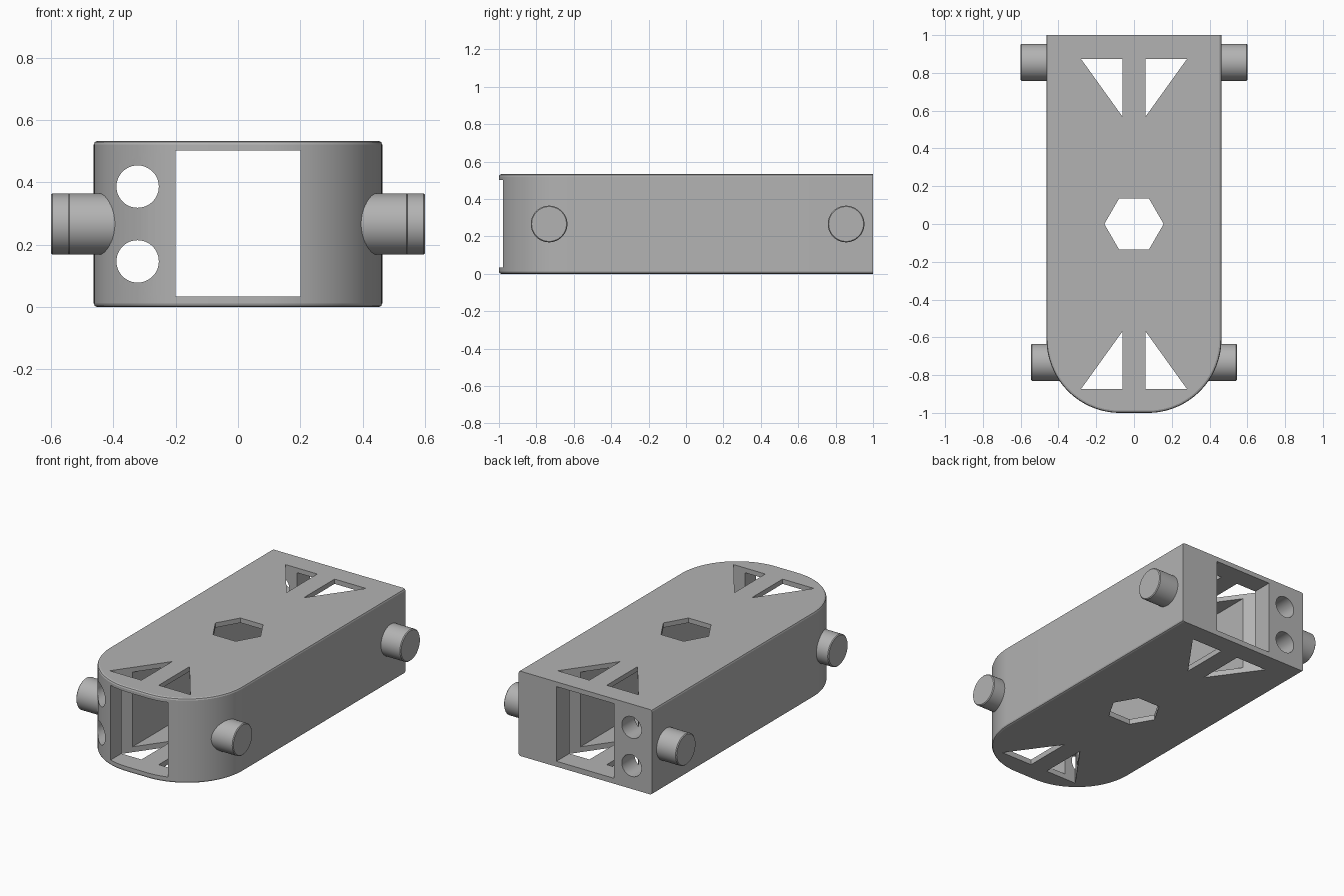
import bpy, bmesh, math
from mathutils import Matrix

cube = bpy.data.objects.get("Cube")
if cube:
    bpy.data.objects.remove(cube, do_unlink=True)

HALF_W, HEIGHT, CORNER = 0.463, 0.533, 0.39
MID_Z = HEIGHT / 2

grey = bpy.data.materials.new("plain grey")
grey.use_nodes = True
grey.diffuse_color = (0.45, 0.45, 0.45, 1)
grey.node_tree.nodes["Principled BSDF"].inputs["Base Color"].default_value = grey.diffuse_color


def add_object(name, bm):
    bmesh.ops.recalc_face_normals(bm, faces=bm.faces[:])
    mesh = bpy.data.meshes.new(name)
    bm.to_mesh(mesh)
    bm.free()
    obj = bpy.data.objects.new(name, mesh)
    mesh.materials.append(grey)
    bpy.context.collection.objects.link(obj)
    return obj


def prism(outline, z0, z1):
    """Extrude a plan outline from z0 to z1."""
    bm = bmesh.new()
    base = bm.faces.new([bm.verts.new((x, y, z0)) for x, y in outline])
    top = bmesh.ops.extrude_face_region(bm, geom=[base])["geom"]
    bmesh.ops.translate(bm, vec=(0, 0, z1 - z0),
                        verts=[v for v in top if isinstance(v, bmesh.types.BMVert)])
    return bm


def cylinder(radius, length, centre, axis, sides=48):
    bm = bmesh.new()
    turn = Matrix.Rotation(math.pi / 2, 4, "Y" if axis == "X" else "X")
    bmesh.ops.create_cone(bm, cap_ends=True, segments=sides, radius1=radius,
                          radius2=radius, depth=length,
                          matrix=Matrix.Translation(centre) @ turn)
    return bm


def smooth(obj):
    bpy.ops.object.select_all(action="DESELECT")
    obj.select_set(True)
    bpy.context.view_layer.objects.active = obj
    bpy.ops.object.shade_smooth_by_angle(angle=math.radians(20))


# Body: square back, two large rounded front corners
STEPS = 24
arc = [(HALF_W - CORNER + CORNER * math.cos(a), -1 + CORNER - CORNER * math.sin(a))
       for a in (math.pi / 2 * i / STEPS for i in range(STEPS + 1))]
outline = [(HALF_W, 1)] + arc + [(-x, y) for x, y in reversed(arc)] + [(-HALF_W, 1)]
bm = prism(outline, 0, HEIGHT)

# Small rounding on the long top and bottom edges
rim = [e for e in bm.edges
       if abs(e.verts[0].co.z - e.verts[1].co.z) < 0.001
       and min(v.co.y for v in e.verts) < 0.99]
bmesh.ops.bevel(bm, geom=rim, offset=0.012, segments=2, profile=0.5, affect="EDGES")
body = add_object("body", bm)

# Cutters: lengthwise channel, hexagon, corner triangles, twin tunnels
cutters = [prism([(-0.2, -1.2), (0.2, -1.2), (0.2, 1.2), (-0.2, 1.2)], 0.034, 0.503)]
cutters.append(prism([(0.157 * math.cos(i * math.pi / 3), 0.157 * math.sin(i * math.pi / 3))
                      for i in range(6)], -0.1, HEIGHT + 0.1))
for sx in (-1, 1):
    for sy in (-1, 1):
        cutters.append(prism([(sx * 0.06, sy * 0.873), (sx * 0.28, sy * 0.873),
                              (sx * 0.06, sy * 0.567)], -0.1, HEIGHT + 0.1))
for z in (MID_Z - 0.12, MID_Z + 0.12):
    cutters.append(cylinder(0.068, 2.4, (-0.322, 0, z), "Y"))

bpy.context.view_layer.objects.active = body
for bm in cutters:
    cutter = add_object("cutter", bm)
    cutter.hide_render = True
    cut = body.modifiers.new("cut", "BOOLEAN")
    cut.operation = "DIFFERENCE"
    cut.solver = "EXACT"
    cut.object = cutter
    bpy.ops.object.modifier_apply(modifier=cut.name)
    bpy.data.objects.remove(cutter, do_unlink=True)
smooth(body)

# Axle pegs: the back pair reaches further out
for end, y, tip in (("front", -0.732, 0.546), ("back", 0.856, 0.6)):
    for side, s in (("right", -1), ("left", 1)):
        root = 0.392
        bm = cylinder(0.098, tip - root, (s * (tip + root) / 2, y, MID_Z), "X")
        outer = [e for e in bm.edges if all(abs(v.co.x) > tip - 0.001 for v in e.verts)]
        bmesh.ops.bevel(bm, geom=outer, offset=0.005, segments=1, affect="EDGES")
        smooth(add_object(f"{end}_{side}_peg", bm))
